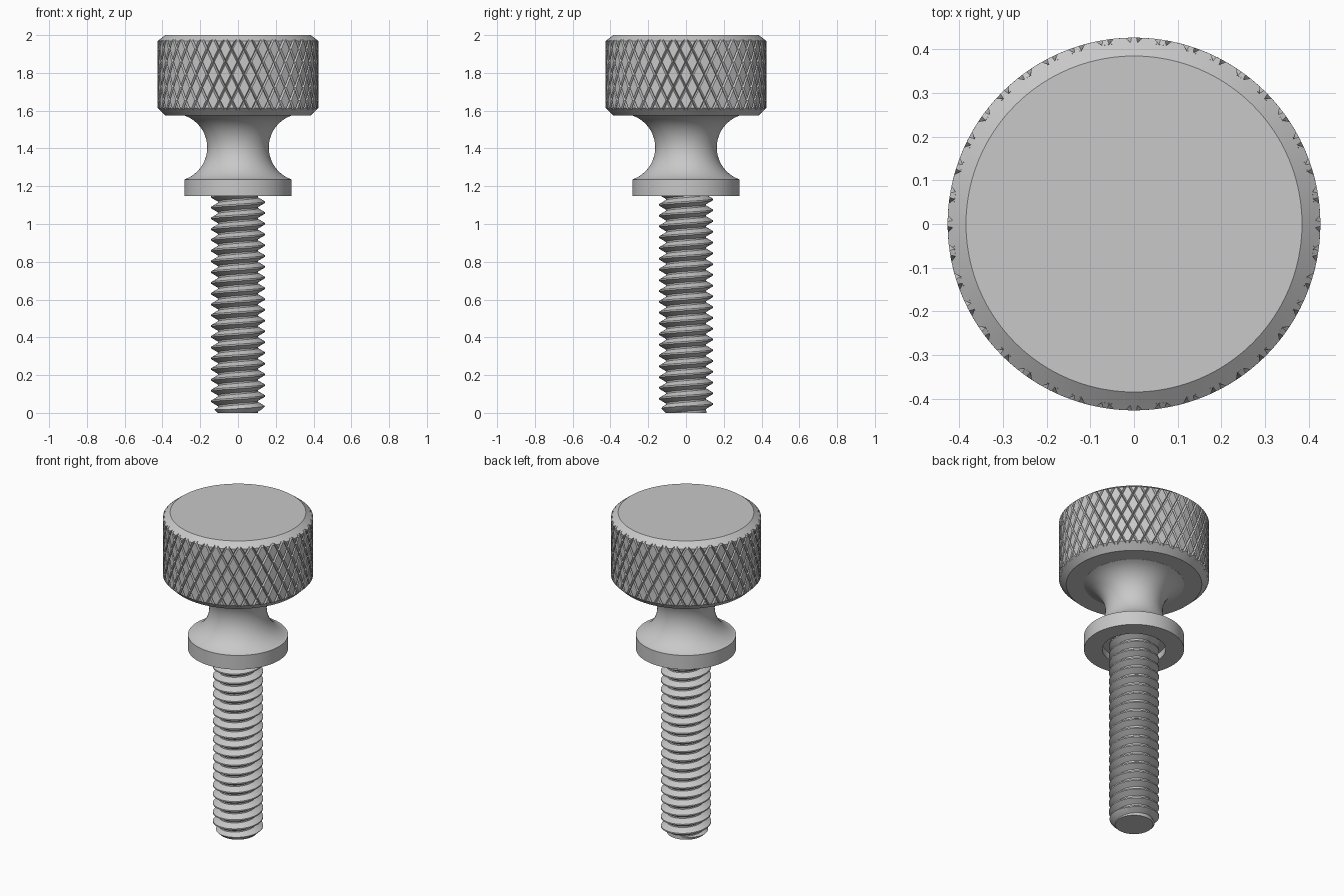
import bpy, bmesh, math
from mathutils import Vector

cube = bpy.data.objects.get("Cube")
if cube:
    bpy.data.objects.remove(cube, do_unlink=True)

steel = bpy.data.materials.new("grey steel")
steel.use_nodes = True
steel.diffuse_color = (0.58, 0.58, 0.58, 1)
steel.node_tree.nodes["Principled BSDF"].inputs["Base Color"].default_value = (0.58, 0.58, 0.58, 1)


def finish(bm, name, smooth_angle=None):
    """Turn a bmesh into a named steel object."""
    bmesh.ops.remove_doubles(bm, verts=bm.verts, dist=1e-5)
    bmesh.ops.recalc_face_normals(bm, faces=bm.faces)
    mesh = bpy.data.meshes.new(name)
    bm.to_mesh(mesh)
    bm.free()
    mesh.materials.append(steel)
    obj = bpy.data.objects.new(name, mesh)
    bpy.context.collection.objects.link(obj)
    if smooth_angle:
        bpy.ops.object.select_all(action='DESELECT')
        obj.select_set(True)
        bpy.context.view_layer.objects.active = obj
        bpy.ops.object.shade_smooth_by_angle(angle=math.radians(smooth_angle))
    return obj


def cut(bm, co, no, clear=False):
    """Slice every face with a plane, optionally dropping the far side."""
    bmesh.ops.bisect_plane(bm, geom=bm.verts[:] + bm.edges[:] + bm.faces[:], dist=1e-7,
                           plane_co=co, plane_no=no, clear_outer=clear)


def lathe(name, profile, steps):
    bm = bmesh.new()
    verts = [bm.verts.new((r, 0, z)) for r, z in profile]
    edges = [bm.edges.new(pair) for pair in zip(verts, verts[1:])]
    bmesh.ops.spin(bm, geom=verts + edges, cent=(0, 0, 0), axis=(0, 0, 1),
                   angle=2 * math.pi, steps=steps)
    return finish(bm, name, 25)


# Head dimensions
HEAD_R, RIM_R, FLOOR_R = 0.427, 0.385, 0.415
TOP, TOP_EDGE, LOW_EDGE, LOW = 2.0, 1.968, 1.615, 1.575
K_TOP = (HEAD_R - RIM_R) / (TOP - TOP_EDGE)
K_LOW = (HEAD_R - RIM_R) / (LOW_EDGE - LOW)
Z_TOP = TOP_EDGE + (HEAD_R - FLOOR_R) / K_TOP
Z_LOW = LOW_EDGE - (HEAD_R - FLOOR_R) / K_LOW

# Turned body: head core, concave neck, collar with a relief under it
arc_r, arc_z, arc_half = 0.179, 1.405, math.radians(71)
neck = []
for i in range(25):
    a = arc_half * (1 - i / 12)
    neck.append((0.342 - arc_r * math.cos(a), arc_z + arc_r * math.sin(a)))
profile = [(0, TOP), (RIM_R, TOP), (FLOOR_R, Z_TOP), (0.410, Z_TOP), (0.410, Z_LOW),
           (FLOOR_R, Z_LOW), (RIM_R, LOW), (neck[0][0], LOW)]
profile += neck
profile += [(0.284, neck[-1][1]), (0.284, 1.148), (0.18, 1.148), (0.18, 1.19), (0, 1.19)]
lathe("head_neck_and_collar", profile, 96)

# Knurling: tile raised diamonds in (angle, height, radius) space, then wrap them
COUNT, HALF_H, INSET = 40, 0.068, 0.79
half_a = math.pi / COUNT
bm = bmesh.new()
for row in range(-4, 5):
    for col in range(COUNT):
        ca = 2 * half_a * col + (half_a if row % 2 else 0)
        cz = 1.79 + row * HALF_H
        corners = [(half_a, 0), (0, HALF_H), (-half_a, 0), (0, -HALF_H)]
        outer = [bm.verts.new((ca + a, cz + z, FLOOR_R)) for a, z in corners]
        inner = [bm.verts.new((ca + a * INSET, cz + z * INSET, HEAD_R)) for a, z in corners]
        bm.faces.new(inner)
        for i in range(4):
            j = (i + 1) % 4
            bm.faces.new((outer[i], outer[j], inner[j], inner[i]))
cut(bm, (0, Z_TOP, 0), (0, 1, 0), True)
cut(bm, (0, Z_LOW, 0), (0, -1, 0), True)
cut(bm, (0, TOP_EDGE, HEAD_R), (0, K_TOP, 1))
cut(bm, (0, LOW_EDGE, HEAD_R), (0, -K_LOW, 1))
for v in bm.verts:
    a, z, r = v.co
    r = min(r, HEAD_R - K_TOP * (z - TOP_EDGE), HEAD_R - K_LOW * (LOW_EDGE - z))
    v.co = Vector((r * math.cos(a), r * math.sin(a), z))
finish(bm, "knurled_grip")

# Right-hand screw thread: one helical strip per profile point, with a chamfered tip
PITCH, MAJOR, MINOR, SEGS = 0.057, 0.142, 0.107, 48
tooth = [(0.0, MINOR), (0.14, MINOR), (0.50, MAJOR), (0.64, MAJOR)]
bm = bmesh.new()
columns = []
for i in range(SEGS + 1):
    a = 2 * math.pi * i / SEGS
    columns.append([bm.verts.new((r * math.cos(a), r * math.sin(a), PITCH * (turn + t + i / SEGS)))
                    for turn in range(-2, 23) for t, r in tooth])
for left, right in zip(columns, columns[1:]):
    for k in range(len(left) - 1):
        bm.faces.new((left[k], right[k], right[k + 1], left[k + 1]))
bmesh.ops.remove_doubles(bm, verts=bm.verts, dist=1e-5)
cut(bm, (0, 0, 1.2), (0, 0, 1), True)
cut(bm, (0, 0, 0), (0, 0, -1), True)
for z in (0.017, 0.034):
    cut(bm, (0, 0, z), (0, 0, 1))
for v in bm.verts:
    r = math.hypot(v.co.x, v.co.y)
    s = min(1, (0.108 + max(v.co.z, 0)) / r)
    v.co.x *= s
    v.co.y *= s
rim = [e for e in bm.edges if e.is_boundary and all(abs(v.co.z) < 1e-4 for v in e.verts)]
bmesh.ops.holes_fill(bm, edges=rim, sides=0)
finish(bm, "threaded_shank", 30)
